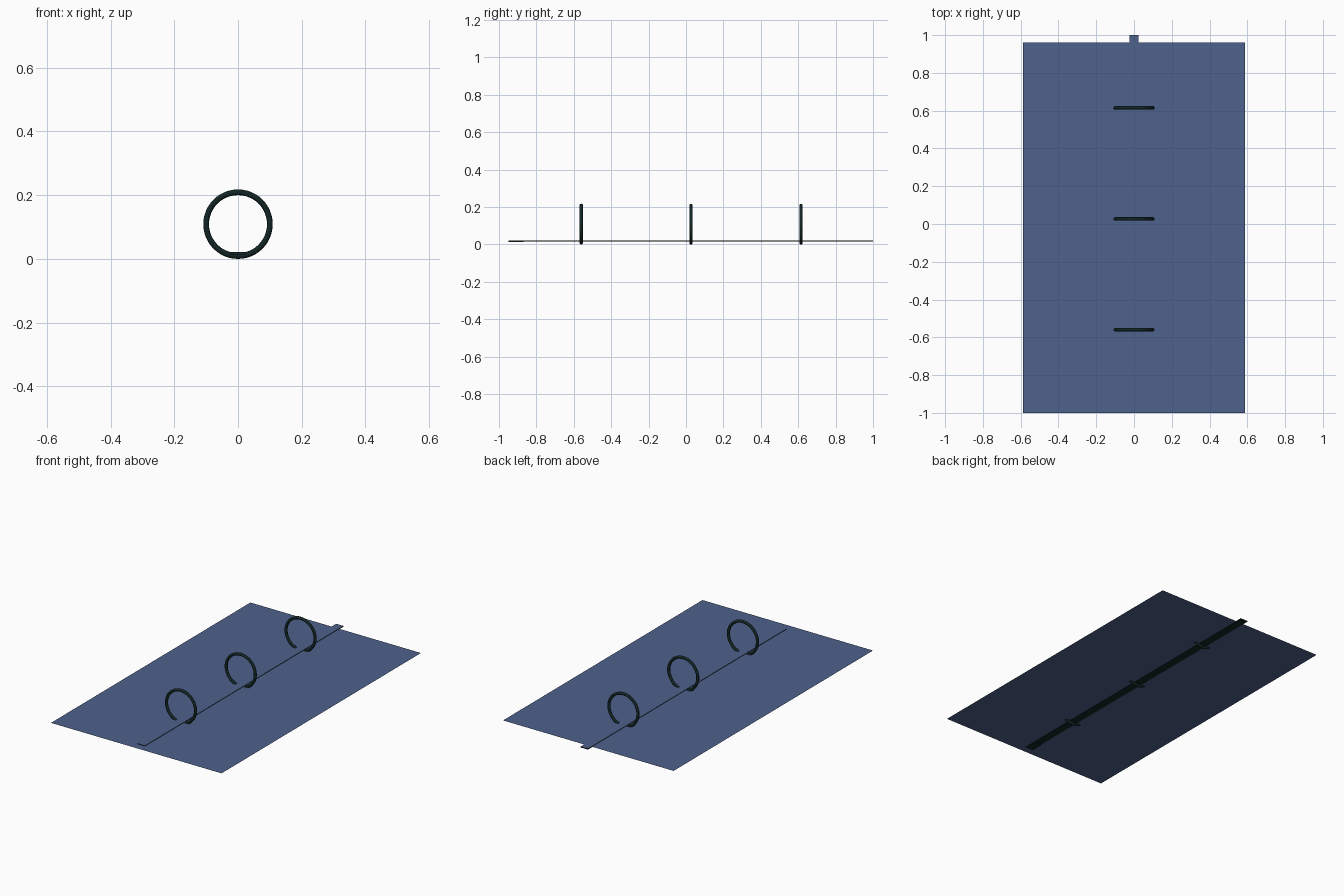
import bpy, math

if "Cube" in bpy.data.objects:
    bpy.data.objects.remove(bpy.data.objects["Cube"])


def material(name, rgb):
    m = bpy.data.materials.new(name)
    m.diffuse_color = (*rgb, 1.0)
    m.use_nodes = True
    m.node_tree.nodes["Principled BSDF"].inputs["Base Color"].default_value = m.diffuse_color
    return m


BLUE = material("slate blue", (0.077, 0.122, 0.262))
DARK = material("dark green black", (0.006, 0.018, 0.018))


def box(name, x0, x1, y0, y1, z0, z1, mats):
    bpy.ops.mesh.primitive_cube_add(size=1)
    ob = bpy.context.object
    ob.name = name
    for v in ob.data.vertices:
        v.co = (x1 if v.co.x > 0 else x0, y1 if v.co.y > 0 else y0, z1 if v.co.z > 0 else z0)
    for m in mats:
        ob.data.materials.append(m)
    return ob


# flat paper sheet without thickness
bpy.ops.mesh.primitive_plane_add(size=1)
sheet = bpy.context.object
sheet.name = "sheet"
for v in sheet.data.vertices:
    v.co = (math.copysign(0.587, v.co.x), 0.96 if v.co.y > 0 else -1.0, 0.018)
sheet.data.materials.append(BLUE)

# spine strip along the middle: blue on top, dark on the sides and below
strip = box("spine_strip", -0.025, 0.025, -0.95, 1.0, 0.0155, 0.021, [BLUE, DARK])
for p in strip.data.polygons:
    p.material_index = 0 if p.normal.z > 0.5 else 1

# small catch under the front end of the strip
box("strip_catch", -0.025, 0.025, -0.95, -0.87, 0.012, 0.0155, [DARK])

# three binder rings
for i, y in enumerate((-0.56, 0.027, 0.615)):
    bpy.ops.mesh.primitive_torus_add(
        major_radius=0.1, minor_radius=0.009, major_segments=48, minor_segments=12,
        location=(0, y, 0.109), rotation=(math.pi / 2, 0, 0))
    ring = bpy.context.object
    ring.name = f"binder_ring_{i + 1}"
    ring.data.materials.append(DARK)
    bpy.ops.object.shade_smooth()
